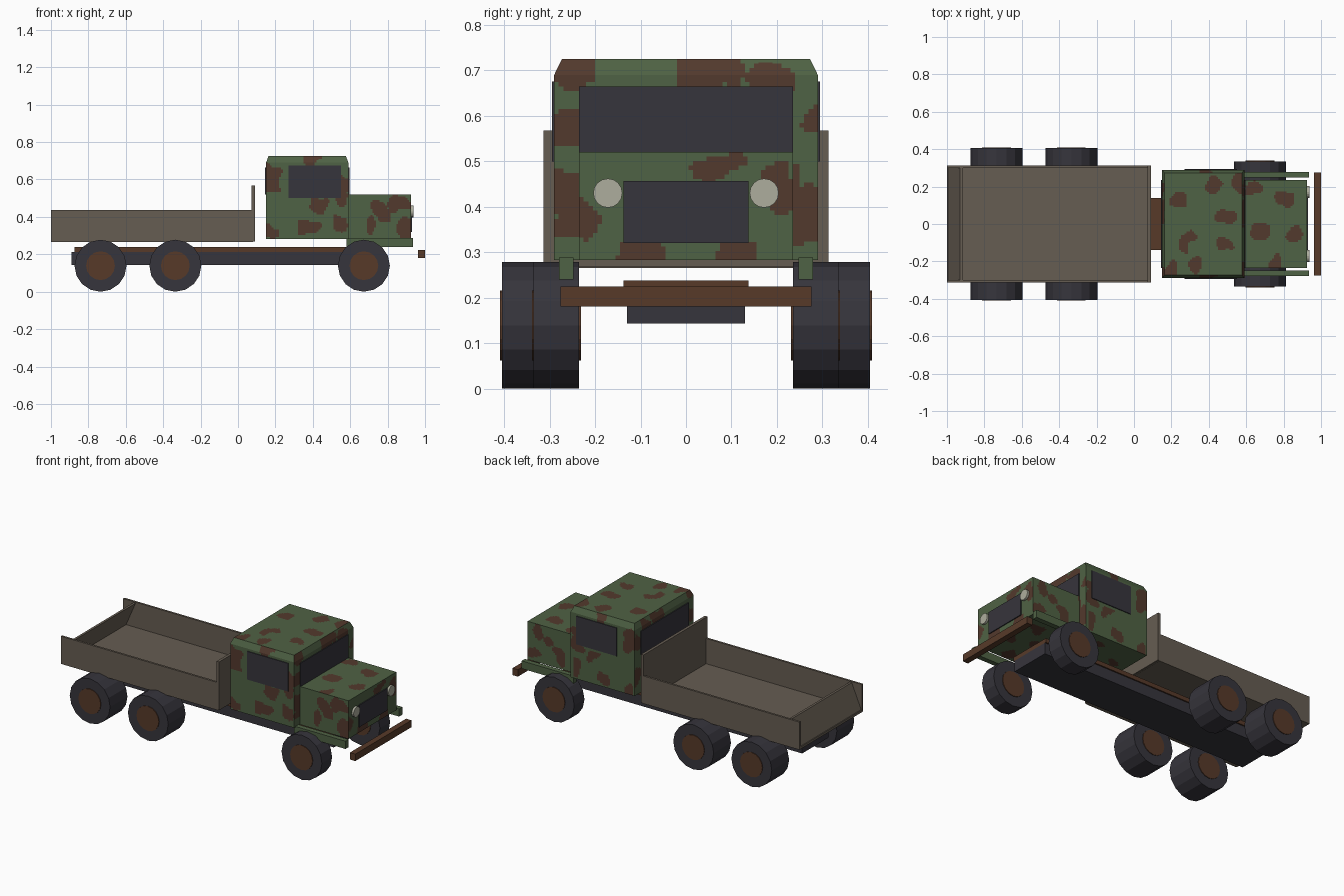
import bpy, bmesh, math
from mathutils import Vector, Matrix, noise

if "Cube" in bpy.data.objects:
    bpy.data.objects.remove(bpy.data.objects["Cube"])


def material(name, r, g, b):
    m = bpy.data.materials.new(name)
    m.use_nodes = True
    m.diffuse_color = (r, g, b, 1)
    bsdf = m.node_tree.nodes["Principled BSDF"]
    bsdf.inputs["Base Color"].default_value = (r, g, b, 1)
    bsdf.inputs["Roughness"].default_value = 0.9
    return m


GREEN = material("camo green", .078, .122, .058)
BROWN = material("camo brown", .086, .041, .026)
BED = material("bed grey brown", .133, .109, .084)
DARK = material("dark rubber and glass", .037, .035, .045)
RUST = material("rust brown", .095, .042, .022)
LAMP = material("lamp white", .42, .42, .34)


def finish(name, bm, *mats):
    mesh = bpy.data.meshes.new(name)
    bmesh.ops.recalc_face_normals(bm, faces=bm.faces)
    bm.to_mesh(mesh)
    bm.free()
    for m in mats:
        mesh.materials.append(m)
    ob = bpy.data.objects.new(name, mesh)
    bpy.context.collection.objects.link(ob)
    return ob


def block(lo, hi):
    bm = bmesh.new()
    lo, hi = Vector(lo), Vector(hi)
    size = Matrix.Diagonal((*(hi - lo), 1))
    bmesh.ops.create_cube(bm, size=1, matrix=Matrix.Translation((lo + hi) / 2) @ size)
    return bm


def box(name, lo, hi, mat):
    return finish(name, block(lo, hi), mat)


def cylinder(name, centre, radius, length, axis, mat, sides=16):
    bm = bmesh.new()
    turn = Matrix.Rotation(math.pi / 2, 4, axis)
    bmesh.ops.create_cone(bm, cap_ends=True, segments=sides, radius1=radius,
                          radius2=radius, depth=length,
                          matrix=Matrix.Translation(centre) @ turn)
    return finish(name, bm, mat)


def cut(bm, axis, at):
    normal, point = Vector(), Vector()
    normal[axis], point[axis] = 1, at
    geom = bm.verts[:] + bm.edges[:] + bm.faces[:]
    bmesh.ops.bisect_plane(bm, geom=geom, dist=1e-5, plane_co=point, plane_no=normal)


# Camouflage patch centres for faces along x (y, z), along y (x, z) and along z (x, y)
PATCHES = [
    [(-.25, .71), (.03, .7), (.09, .7), (.19, .68), (-.27, .58), (-.27, .43), (-.25, .38),
     (.27, .6), (.26, .4), (.27, .36), (.06, .48), (-.08, .29), (.1, .29), (.2, .46)],
    [(.18, .63), (.19, .58), (.4, .71), (.57, .57), (.56, .5), (.44, .46), (.19, .32),
     (.37, .34), (.54, .36), (.77, .44), (.71, .36), (.86, .47), (.89, .33)],
    [(.43, .21), (.24, .12), (.28, -.08), (.33, -.2), (.47, -.11), (.55, .23), (.5, .05),
     (.2, -.25), (.8, .13), (.68, -.04), (.87, -.05), (.75, -.2), (.64, .19)],
]


def camouflage(bm, lo, hi, step=.01):
    for axis in range(3):
        count = round((hi[axis] - lo[axis]) / step)
        for i in range(1, count):
            cut(bm, axis, lo[axis] + (hi[axis] - lo[axis]) * i / count)
    bm.normal_update()
    for f in bm.faces:
        n = [abs(c) for c in f.normal]
        axis = n.index(max(n))
        p = f.calc_center_median()
        p = p + noise.noise_vector(p * 13) * .045
        uv = [p[i] for i in range(3) if i != axis]
        near = min(math.dist(uv, c) for c in PATCHES[axis])
        f.material_index = int(near < .045)


# Cab with a narrowed roof edge
lo, hi = (.15, -.29, .283), (.59, .29, .725)
bm = block(lo, hi)
cut(bm, 2, .69)
for v in bm.verts:
    if v.co.z > .7:
        v.co.x -= math.copysign(.013, v.co.x - .37)
        v.co.y -= math.copysign(.017, v.co.y)
camouflage(bm, lo, hi)
finish("cab", bm, GREEN, BROWN)

# Hood
lo, hi = (.59, -.235, .283), (.925, .235, .52)
bm = block(lo, hi)
camouflage(bm, lo, hi)
finish("hood", bm, GREEN, BROWN)

# Glass and grille plates
box("windshield", (.588, -.235, .52), (.595, .235, .665), DARK)
box("rear_window", (.145, -.235, .52), (.152, .235, .665), DARK)
box("grille", (.923, -.138, .32), (.931, .138, .457), DARK)

for side, s in (("left", 1), ("right", -1)):
    # Cab side window, fender strip and headlight
    y = sorted((s * .288, s * .295))
    box(side + "_door_window", (.27, y[0], .5), (.55, y[1], .675), DARK)
    y = sorted((s * .248, s * .279))
    box(side + "_fender", (.58, y[0], .24), (.935, y[1], .288), GREEN)
    cylinder(side + "_headlight", (.928, s * .172, .43), .032, .02, 'Y', LAMP)
    # Bed side wall
    y = sorted((s * .3, s * .313))
    box(side + "_bed_wall", (-1, y[0], .265), (.08, y[1], .437), BED)
    # Wheels: single in front, double behind
    for axle, x, tyres in (("front", .673, [.285]), ("middle", -.335, [.2775, .3625]),
                           ("rear", -.735, [.2775, .3625])):
        width = .1 if len(tyres) == 1 else .085
        for i, y in enumerate(tyres):
            name = f"{axle}_{side}_wheel_{i}"
            cylinder(name, (x, s * y, .139), .139, width, 'X', DARK)
            cylinder(name + "_hub", (x, s * y, .139), .077, width + .008, 'X', RUST)

# Bed floor and headboard
box("bed_floor", (-1, -.3, .265), (.08, .3, .28), BED)
box("bed_headboard", (.072, -.313, .268), (.09, .313, .568), BED)

# Tailgate leaning inward
bm = block((-1, -.3, .268), (-.985, .3, .43))
for v in bm.verts:
    if v.co.z > .4:
        v.co.x += .07
finish("tailgate", bm, BED)

# Chassis and bumper
box("chassis", (-.89, -.13, .143), (.75, .13, .212), DARK)
box("frame_rail", (-.875, -.138, .212), (.75, .138, .238), RUST)
box("bumper", (.963, -.276, .181), (1, .276, .224), RUST)
